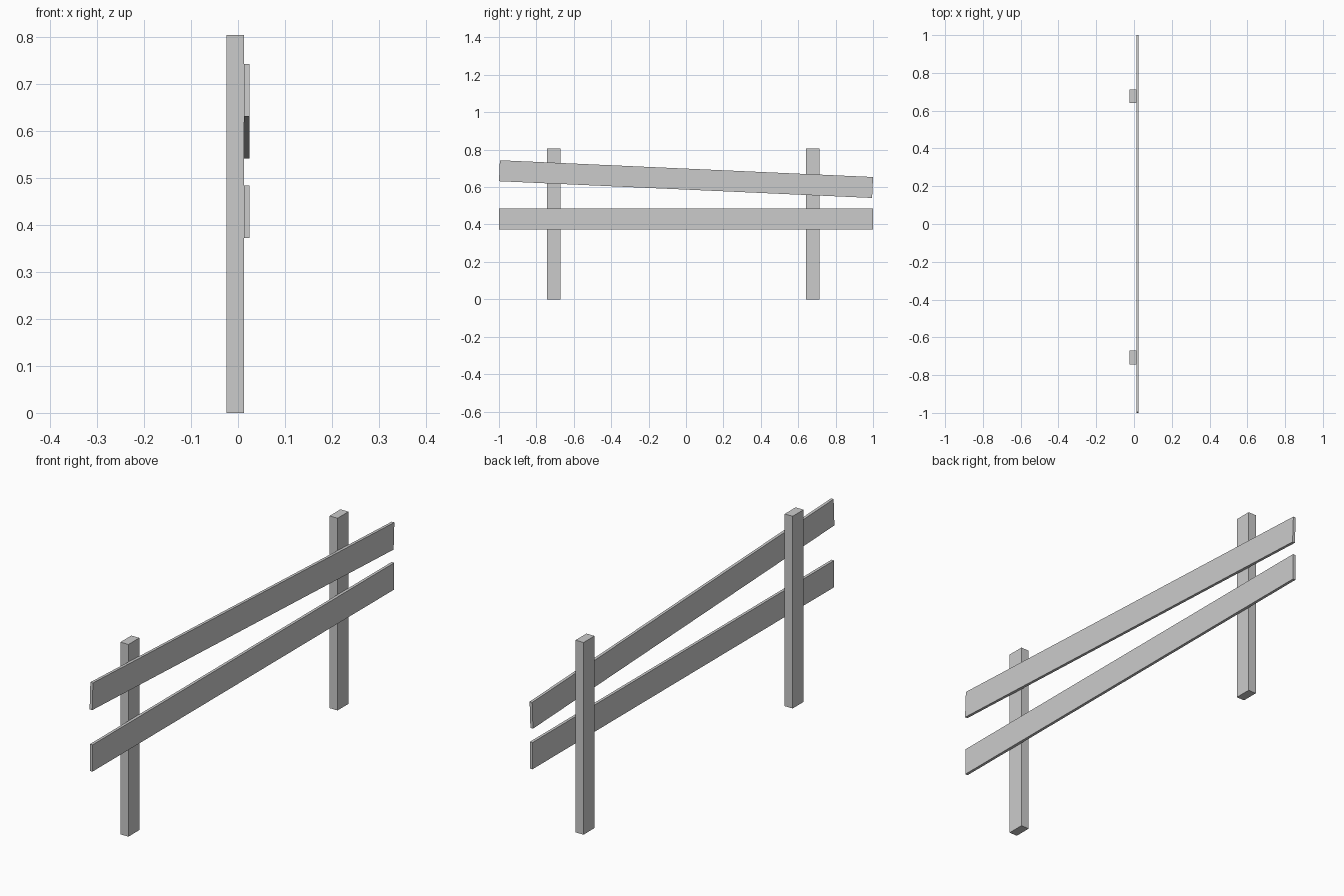
import bpy
from math import radians

if "Cube" in bpy.data.objects:
    bpy.data.objects.remove(bpy.data.objects["Cube"])


def board(name, centre, size, tilt=0.0):
    bpy.ops.mesh.primitive_cube_add(size=1, location=centre, rotation=(tilt, 0, 0))
    ob = bpy.context.object
    ob.name = name
    ob.scale = size
    bpy.ops.object.transform_apply(location=False, rotation=False, scale=True)
    return ob


# Upright posts
POST_H = 0.805
for name, y in (("left_post", -0.707), ("right_post", 0.677)):
    board(name, (-0.006, y, POST_H / 2), (0.037, 0.072, POST_H))

# Rails fixed to the +x face of the posts; the upper one sags toward +y
rail = (0.012, 1.997, 0.112)
board("lower_rail", (0.0185, 0, 0.429), rail)
board("upper_rail", (0.0185, 0, 0.6425), rail, radians(-2.57))
